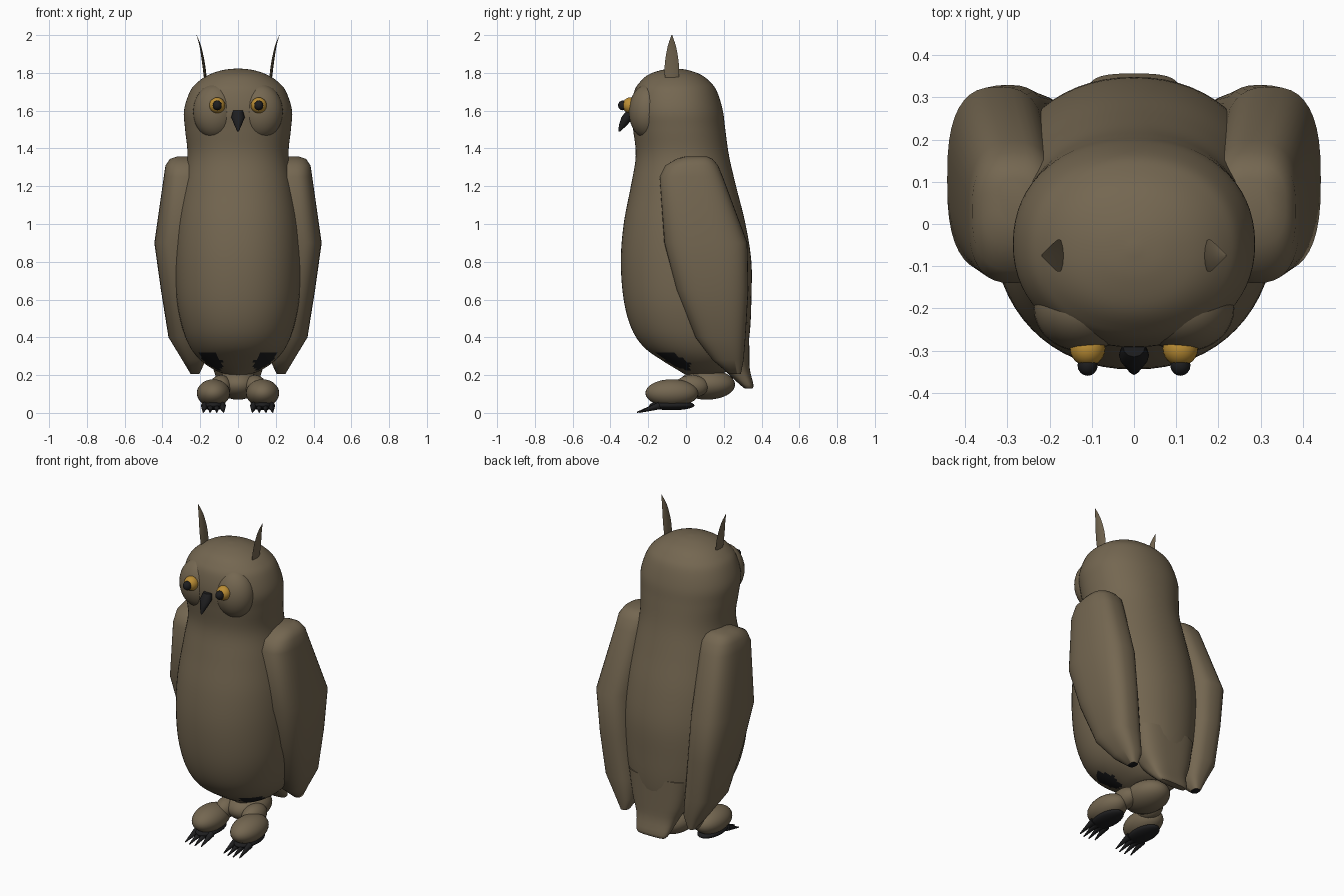
import bpy, bmesh, math
from mathutils import Vector, Matrix

if "Cube" in bpy.data.objects:
    bpy.data.objects.remove(bpy.data.objects["Cube"])


def material(name, rgb):
    m = bpy.data.materials.new(name)
    m.diffuse_color = (*rgb, 1)
    m.use_nodes = True
    m.node_tree.nodes["Principled BSDF"].inputs["Base Color"].default_value = m.diffuse_color
    return m


BROWN = material("feather brown", (0.175, 0.135, 0.082))
GOLD = material("eye gold", (0.50, 0.27, 0.035))
BLACK = material("claw black", (0.013, 0.013, 0.014))


def finish(name, bm, mats, mirror=False, rule=None, angle=50):
    """Turn a bmesh into a smooth object, optionally mirrored and painted."""
    bmesh.ops.recalc_face_normals(bm, faces=bm.faces)
    bm.normal_update()
    if rule:
        for f in bm.faces:
            f.material_index = int(rule(f.calc_center_median(), f.normal))
    me = bpy.data.meshes.new(name)
    bm.to_mesh(me)
    bm.free()
    for m in mats:
        me.materials.append(m)
    ob = bpy.data.objects.new(name, me)
    bpy.context.collection.objects.link(ob)
    bpy.ops.object.select_all(action='DESELECT')
    ob.select_set(True)
    bpy.context.view_layer.objects.active = ob
    bpy.ops.object.shade_smooth_by_angle(angle=math.radians(angle))
    if mirror:
        ob.modifiers.new("mirror", 'MIRROR')
    return ob


def spline(rows, steps):
    """Catmull-Rom interpolation between rows of numbers."""
    out = []
    for i in range(len(rows) - 1):
        p0, p1 = rows[max(i - 1, 0)], rows[i]
        p2, p3 = rows[i + 1], rows[min(i + 2, len(rows) - 1)]
        for k in range(steps):
            t = k / steps
            out.append([0.5 * (2 * b + (c - a) * t + (2 * a - 5 * b + 4 * c - d) * t * t
                               + (3 * b - a - 3 * c + d) * t ** 3)
                        for a, b, c, d in zip(p0, p1, p2, p3)])
    return out + [list(rows[-1])]


def loft(rows, n=48, power=2.0, steps=1):
    """Skin super-elliptic rings given as (z, x0, x1, y0, y1)."""
    bm = bmesh.new()
    rings = []
    for z, x0, x1, y0, y1 in spline(rows, steps):
        ring = []
        for i in range(n):
            a = 2 * math.pi * i / n
            c, s = math.cos(a), math.sin(a)
            ux = math.copysign(abs(c) ** (2 / power), c)
            uy = math.copysign(abs(s) ** (2 / power), s)
            ring.append(bm.verts.new(((x0 + x1) / 2 + ux * (x1 - x0) / 2,
                                      (y0 + y1) / 2 + uy * (y1 - y0) / 2, z)))
        rings.append(ring)
    for a, b in zip(rings, rings[1:]):
        for i in range(n):
            j = (i + 1) % n
            bm.faces.new((a[i], a[j], b[j], b[i]))
    bm.faces.new(rings[0])
    bm.faces.new(rings[-1])
    return bm


def ball(centre, radii, seg=32):
    bm = bmesh.new()
    bmesh.ops.create_uvsphere(bm, u_segments=seg, v_segments=seg // 2, radius=1,
                              matrix=Matrix.Translation(centre) @ Matrix.Diagonal((*radii, 1)))
    return bm


# Body and head in one smooth loft: (z, half width, front y, back y)
body = [(0.20, 0.05, 0.00, 0.16), (0.225, 0.12, -0.04, 0.23), (0.28, 0.20, -0.13, 0.29),
        (0.35, 0.255, -0.225, 0.325), (0.45, 0.295, -0.29, 0.34), (0.60, 0.325, -0.33, 0.346),
        (0.80, 0.335, -0.345, 0.346), (1.00, 0.325, -0.33, 0.315), (1.20, 0.295, -0.292, 0.265),
        (1.36, 0.268, -0.266, 0.228), (1.50, 0.280, -0.280, 0.208), (1.60, 0.286, -0.292, 0.195),
        (1.70, 0.255, -0.275, 0.165), (1.75, 0.215, -0.245, 0.13), (1.79, 0.155, -0.20, 0.08),
        (1.815, 0.08, -0.13, 0.01), (1.823, 0.01, -0.07, -0.05)]
finish("body", loft([(z, -w, w, f, b) for z, w, f, b in body], 64, 2.15, 5),
       [BROWN, BLACK],
       rule=lambda c, n: c.z < 0.32 and c.y < 0.02
       and ((abs(c.x) - 0.14) / 0.06) ** 2 + ((c.y + 0.06) / 0.09) ** 2 < 1, angle=80)

# Rounded face discs around the eyes
finish("face_disc", ball((0.12, -0.20, 1.595), (0.118, 0.103, 0.145)), [BROWN], True)

# Folded wings
finish("wing", loft([(0.205, 0.205, 0.25, 0.23, 0.29), (0.28, 0.17, 0.295, 0.14, 0.305),
                     (0.40, 0.17, 0.368, 0.05, 0.315), (0.65, 0.19, 0.408, -0.05, 0.33),
                     (0.90, 0.20, 0.443, -0.115, 0.325), (1.25, 0.18, 0.393, -0.14, 0.195),
                     (1.31, 0.18, 0.384, -0.11, 0.17), (1.345, 0.20, 0.36, -0.05, 0.14),
                     (1.358, 0.23, 0.32, 0.0, 0.11)], 40, 2.7),
       [BROWN, BLACK], True, rule=lambda c, n: c.z < 0.21, angle=60)

# Tail
finish("tail", loft([(0.13, -0.09, 0.09, 0.31, 0.352), (0.15, -0.105, 0.105, 0.285, 0.357),
                     (0.23, -0.13, 0.13, 0.20, 0.338), (0.32, -0.17, 0.17, 0.14, 0.335),
                     (0.48, -0.20, 0.20, 0.12, 0.335)], 40, 2.8, 3), [BROWN])

# Legs, feet, dark soles
finish("leg_fluff", ball((0, 0.11, 0.15), (0.115, 0.15, 0.08)), [BROWN])
finish("leg", ball((0.09, 0.03, 0.14), (0.06, 0.09, 0.06)), [BROWN], True)
finish("foot", ball((0.13, -0.075, 0.105), (0.088, 0.14, 0.073)), [BROWN], True)
finish("sole", ball((0.13, -0.075, 0.04), (0.065, 0.12, 0.026)), [BLACK], True)

# Four claws on each foot
bm = bmesh.new()
for k in (-1.5, -0.5, 0.5, 1.5):
    a = Vector((0.13 + k * 0.031, -0.14, 0.042))
    b = Vector((0.13 + k * 0.036, -0.265 + abs(k) * 0.012, 0.006))
    rot = (b - a).to_track_quat('Z', 'Y').to_matrix().to_4x4()
    bmesh.ops.create_cone(bm, cap_ends=True, segments=8, radius1=0.02, radius2=0.003,
                          depth=(b - a).length,
                          matrix=Matrix.Translation((a + b) / 2) @ rot)
low = min(v.co.z for v in bm.verts)
bmesh.ops.translate(bm, verts=bm.verts, vec=(0, 0, -low))
finish("claws", bm, [BLACK], True)

# Eyes with raised pupils
finish("eye", ball((0.11, -0.295, 1.628), (0.042, 0.042, 0.042), 24), [GOLD], True)
finish("pupil", ball((0.11, -0.335, 1.628), (0.024, 0.025, 0.026), 16), [BLACK], True)

# Hooked beak
finish("beak", loft([(1.49, -0.004, 0.004, -0.358, -0.348), (1.525, -0.02, 0.02, -0.355, -0.31),
                     (1.565, -0.036, 0.036, -0.342, -0.28), (1.60, -0.026, 0.026, -0.315, -0.27)],
                    12), [BLACK])

# Ear tufts: thin curved blades with a diamond section (z, x, half depth)
tuft = [(1.74, 0.170, 0.034), (1.80, 0.176, 0.038), (1.86, 0.184, 0.036),
        (1.94, 0.199, 0.022), (2.0, 0.219, 0.002)]
finish("ear_tuft", loft([(z, x - 0.2 * d, x + 0.2 * d, -0.075 - d, -0.075 + d)
                         for z, x, d in tuft], 8, 1.5, 3), [BROWN], True)
